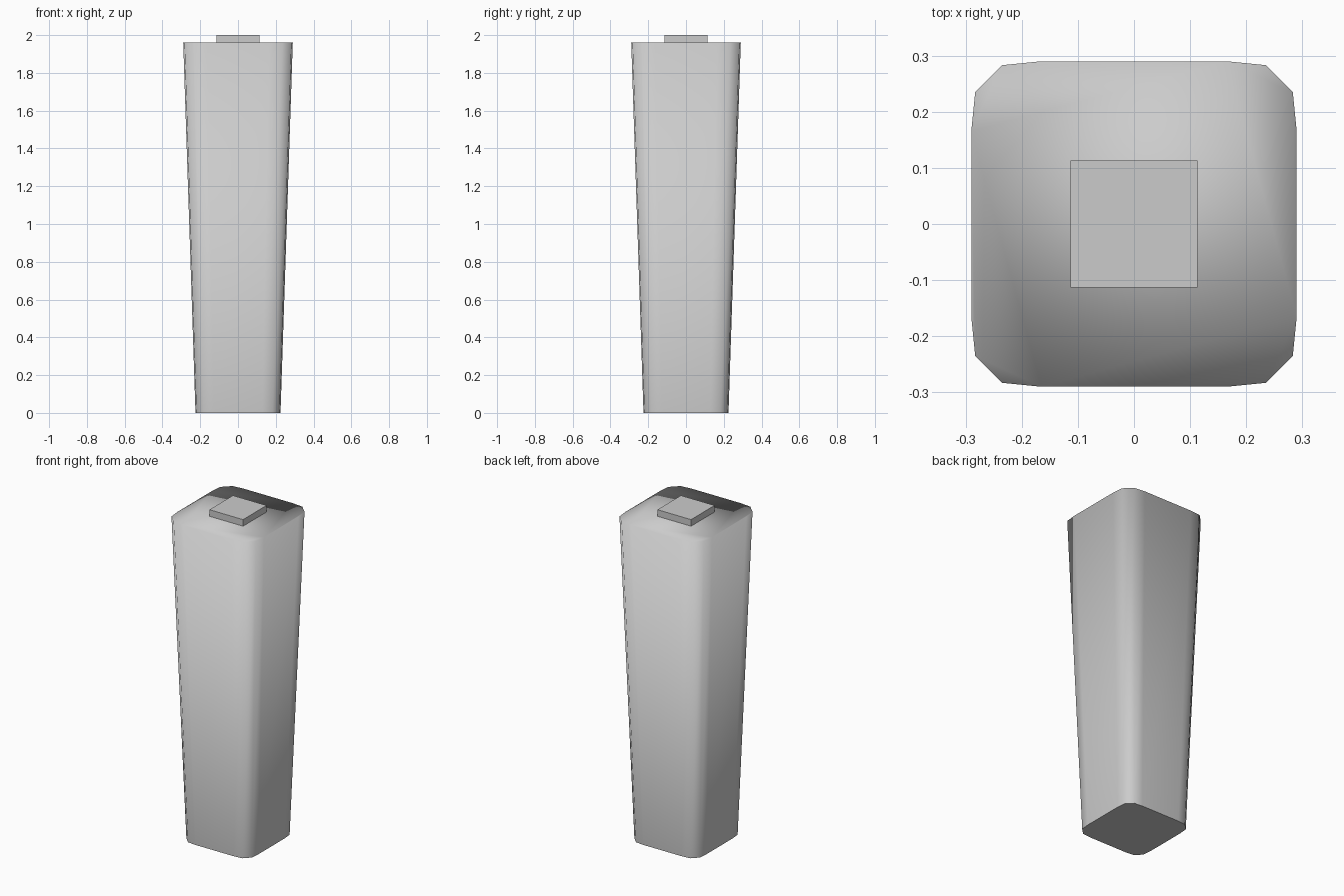
import bpy
import bmesh

cube = bpy.data.objects.get("Cube")
if cube:
    bpy.data.objects.remove(cube, do_unlink=True)

# Plain grey for the whole pillar
grey = bpy.data.materials.new("plain grey")
grey.use_nodes = True
colour = (0.6, 0.6, 0.6, 1)
grey.diffuse_color = colour
grey.node_tree.nodes["Principled BSDF"].inputs["Base Color"].default_value = colour


def add_part(name, bm):
    bmesh.ops.recalc_face_normals(bm, faces=bm.faces)
    mesh = bpy.data.meshes.new(name)
    bm.to_mesh(mesh)
    bm.free()
    mesh.materials.append(grey)
    obj = bpy.data.objects.new(name, mesh)
    bpy.context.collection.objects.link(obj)
    return obj


# Tapered pillar with rounded corners: one corner outline turned four times
corner = [(0.29, 0.165), (0.283, 0.235), (0.235, 0.283), (0.165, 0.29)]
outline = []
for _ in range(4):
    outline += corner
    corner = [(-y, x) for x, y in corner]

bm = bmesh.new()
bottom, top = [
    [bm.verts.new((x * s, y * s, z)) for x, y in outline]
    for s, z in ((0.776, 0), (1, 1.96))
]
n = len(outline)
for i in range(n):
    j = (i + 1) % n
    bm.faces.new((bottom[i], bottom[j], top[j], top[i]))
bm.faces.new(top)
base = bm.faces.new(bottom[::-1])

# Sides blend softly into the top, the base stays crisp
for face in bm.faces:
    face.smooth = face is not base
for edge in base.edges:
    edge.smooth = False
add_part("tapered_pillar", bm)

# Small square cap on top
bm = bmesh.new()
bmesh.ops.create_cube(bm, size=1)
bmesh.ops.scale(bm, vec=(0.226, 0.226, 0.04), verts=bm.verts)
bmesh.ops.translate(bm, vec=(0, 0, 1.98), verts=bm.verts)
add_part("square_cap", bm)
